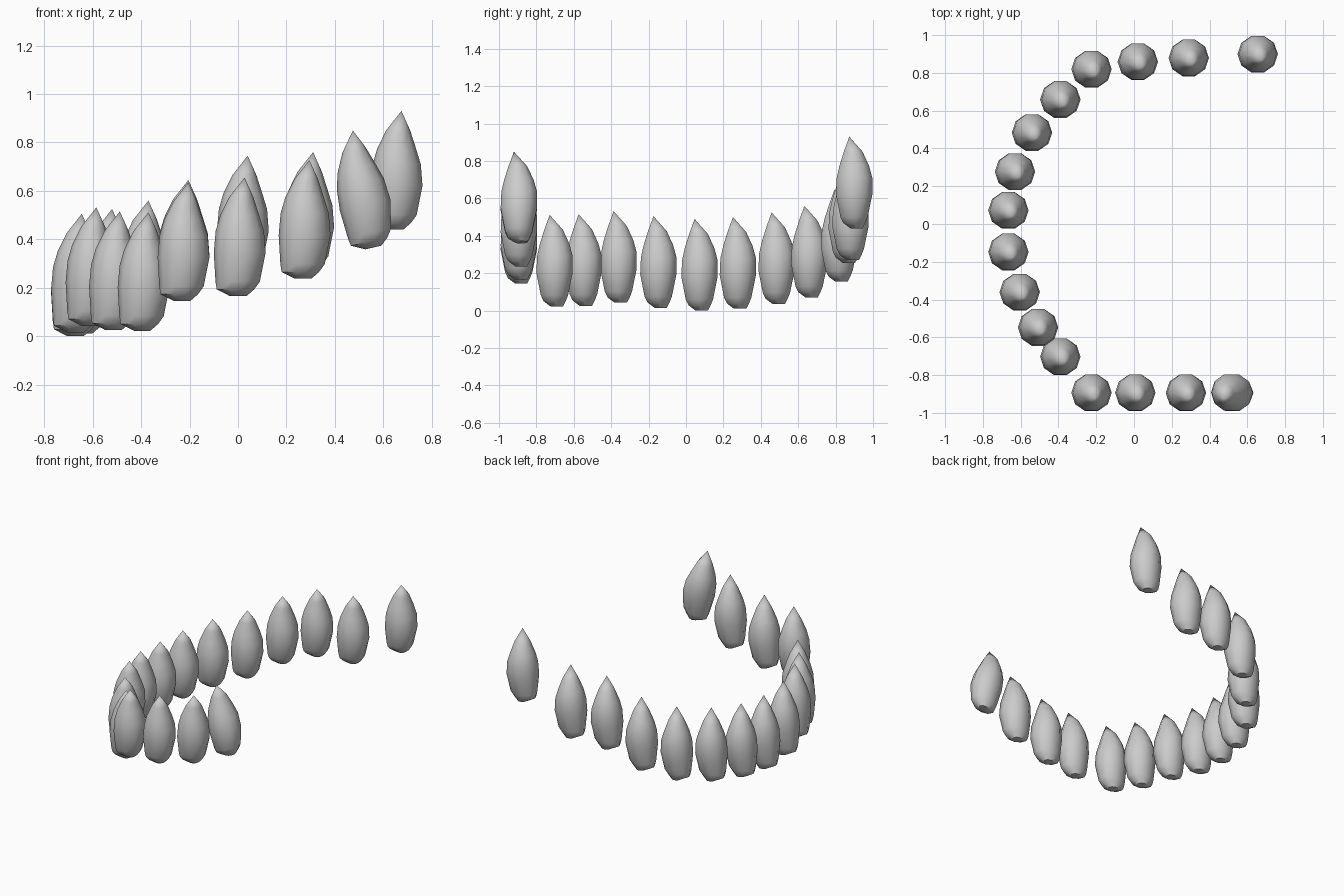
import bpy, bmesh, math

if "Cube" in bpy.data.objects:
    bpy.data.objects.remove(bpy.data.objects["Cube"])

SIDES = 10
HALF = 0.245  # half of a tooth's height

# Tooth cross-sections: z, x min, x max, y min, y max
RINGS = [
    (0.000, -0.040, 0.028, -0.022, 0.045),
    (0.028, -0.095, 0.060, -0.060, 0.060),
    (0.060, -0.100, 0.083, -0.076, 0.073),
    (0.180, -0.107, 0.107, -0.100, 0.098),
    (0.270, -0.099, 0.100, -0.096, 0.098),
    (0.335, -0.080, 0.080, -0.081, 0.080),
    (0.410, -0.043, 0.056, -0.057, 0.045),
]
TIP = (0.020, -0.027, 0.490)


def tooth_mesh():
    bm = bmesh.new()
    loops = []
    for z, x0, x1, y0, y1 in RINGS:
        loop = []
        for i in range(SIDES):
            a = 2 * math.pi * i / SIDES
            loop.append(bm.verts.new(((x0 + x1) / 2 + (x1 - x0) / 2 * math.cos(a),
                                      (y0 + y1) / 2 + (y1 - y0) / 2 * math.sin(a) * 1.03,
                                      z - HALF)))
        loops.append(loop)
    for lo, hi in zip(loops, loops[1:]):
        for i in range(SIDES):
            j = (i + 1) % SIDES
            bm.faces.new((lo[i], lo[j], hi[j], hi[i]))
    # pointed crown and closed root
    tip = bm.verts.new((TIP[0], TIP[1], TIP[2] - HALF))
    for i in range(SIDES):
        bm.faces.new((loops[-1][i], loops[-1][(i + 1) % SIDES], tip))
    bm.faces.new(loops[0][::-1])
    bmesh.ops.recalc_face_normals(bm, faces=bm.faces[:])
    for f in bm.faces:
        f.smooth = True
    for e in bm.edges:
        if len(e.link_faces) == 2 and e.calc_face_angle() > math.radians(40):
            e.smooth = False
    mesh = bpy.data.meshes.new("tooth")
    bm.to_mesh(mesh)
    bm.free()
    return mesh


# Jaw arc: x, y, base height, tilt in degrees
ARC = [
    (0.655, 0.900, 0.440, 0), (0.290, 0.880, 0.270, 0),
    (0.020, 0.860, 0.255, 0), (-0.225, 0.820, 0.155, 0),
    (-0.390, 0.660, 0.070, 0), (-0.540, 0.485, 0.035, 0),
    (-0.630, 0.278, 0.010, 0), (-0.665, 0.073, 0.000, 0),
    (-0.665, -0.147, 0.015, 0), (-0.605, -0.360, 0.042, 0),
    (-0.508, -0.547, 0.025, 0), (-0.390, -0.702, 0.022, 0),
    (-0.225, -0.893, 0.145, 0), (0.007, -0.893, 0.165, 0),
    (0.275, -0.893, 0.237, 0), (0.510, -0.893, 0.361, -13),
]

mesh = tooth_mesh()
for n, (x, y, z, tilt) in enumerate(ARC, 1):
    ob = bpy.data.objects.new(f"tooth_{n:02d}", mesh)
    ob.location = (x, y, z + HALF)
    ob.rotation_euler = (0, math.radians(tilt), 0)
    bpy.context.collection.objects.link(ob)
